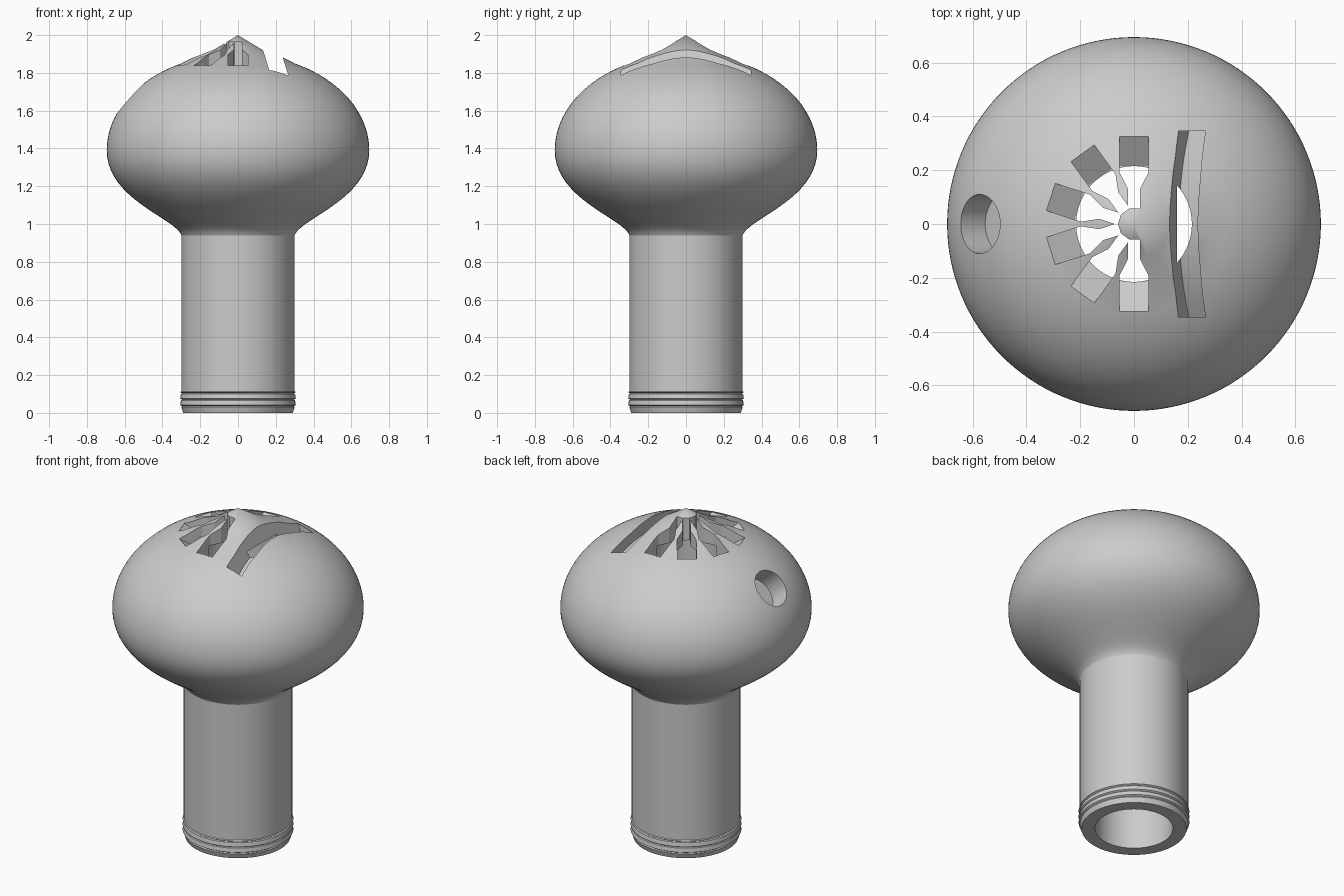
import bpy, bmesh, math
from mathutils import Vector, Matrix
from mathutils.geometry import interpolate_bezier

cube = bpy.data.objects.get("Cube")
if cube:
    bpy.data.objects.remove(cube, do_unlink=True)

grey = bpy.data.materials.new("light_grey")
grey.use_nodes = True
grey.diffuse_color = (0.6, 0.6, 0.6, 1)
grey.node_tree.nodes["Principled BSDF"].inputs["Base Color"].default_value = (0.6, 0.6, 0.6, 1)


def make_object(name, bm):
    bmesh.ops.recalc_face_normals(bm, faces=bm.faces)
    mesh = bpy.data.meshes.new(name)
    bm.to_mesh(mesh)
    bm.free()
    mesh.materials.append(grey)
    obj = bpy.data.objects.new(name, mesh)
    bpy.context.collection.objects.link(obj)
    return obj


def lathe(name, profile, steps=128):
    """Revolve (radius, height) points around z."""
    bm = bmesh.new()
    verts = [bm.verts.new((r, 0, z)) for r, z in profile]
    edges = [bm.edges.new(pair) for pair in zip(verts, verts[1:])]
    bmesh.ops.spin(bm, geom=verts + edges, cent=(0, 0, 0), axis=(0, 0, 1),
                   angle=math.tau, steps=steps, use_merge=True)
    bmesh.ops.remove_doubles(bm, verts=bm.verts, dist=1e-5)
    return make_object(name, bm)


def loft(name, sections):
    """Closed solid through four-cornered sections."""
    bm = bmesh.new()
    rings = [[bm.verts.new(p) for p in s] for s in sections]
    for a, b in zip(rings, rings[1:]):
        for i in range(4):
            j = (i + 1) % 4
            bm.faces.new((a[i], a[j], b[j], b[i]))
    bm.faces.new(rings[0])
    bm.faces.new(rings[-1])
    return make_object(name, bm)


def cut(target, cutter):
    cutter.hide_render = True
    mod = target.modifiers.new("cut", "BOOLEAN")
    mod.operation = "DIFFERENCE"
    mod.solver = "EXACT"
    mod.object = cutter
    bpy.ops.object.select_all(action="DESELECT")
    bpy.context.view_layer.objects.active = target
    target.select_set(True)
    bpy.ops.object.modifier_apply(modifier=mod.name)
    bpy.data.objects.remove(cutter, do_unlink=True)


# Hollow stem with ridged foot, then the bulb and its pointed cap
profile = [(0, 1.83), (0.215, 1.83), (0.215, 0), (0.29, 0), (0.3, 0.03)]
for z in (0.036, 0.07, 0.104):
    profile += [(0.297, z), (0.306, z + 0.006), (0.302, z + 0.03)]
profile[-1] = (0.3, 0.114)
neck = interpolate_bezier(Vector((0.3, 0.94)), Vector((0.33, 1.03)),
                          Vector((0.695, 1.13)), Vector((0.695, 1.39)), 20)
profile += [tuple(p[:2]) for p in neck]
for i in range(1, 21):
    a = math.radians(64.5) * i / 20
    profile.append((0.695 * math.cos(a), 1.39 + 0.51 * math.sin(a)))
profile += [(0.24, 1.88), (0.13, 1.922), (0, 2)]
body = lathe("hollow_bulb_body", profile)

# Fan of keyhole-shaped slots around the cap
slot_shape = [(0.057, 0.022, 1.77), (0.13, 0.022, 1.77), (0.19, 0.053, 1.77),
              (0.215, 0.053, 1.77), (0.325, 0.053, 1.838)]
for k in range(6):
    slot = loft("slot_cutter", [[(r, -w, z), (r, w, z), (r, w, 2.1), (r, -w, 2.1)]
                                for r, w, z in slot_shape])
    slot.data.transform(Matrix.Rotation(math.radians(90 + 36 * k), 4, "Z"))
    cut(body, slot)


# Long leaning notch with an arched floor
def lean(x, z):
    return x - 0.31 * (z - 1.8)


sections = []
for i in range(13):
    y = 0.345 * (i / 6 - 1)
    z = 1.81 - y * y
    sections.append([(lean(0.17, z), y, z), (lean(0.262, z - 0.03), y, z - 0.03),
                     (lean(0.262, 2.1), y, 2.1), (lean(0.17, 2.1), y, 2.1)])
cut(body, loft("notch_cutter", sections))

# Round blind hole on the side, square to the surface
out = Vector((-0.76, 0, 0.65)).normalized()
bm = bmesh.new()
bmesh.ops.create_cone(bm, cap_ends=True, segments=64, radius1=0.11, radius2=0.11, depth=0.24)
bm.transform(Matrix.Translation(Vector((-0.573, 0, 1.665)))
             @ out.to_track_quat("Z", "Y").to_matrix().to_4x4())
cut(body, make_object("hole_cutter", bm))

bpy.ops.object.shade_smooth_by_angle(angle=math.radians(25))
